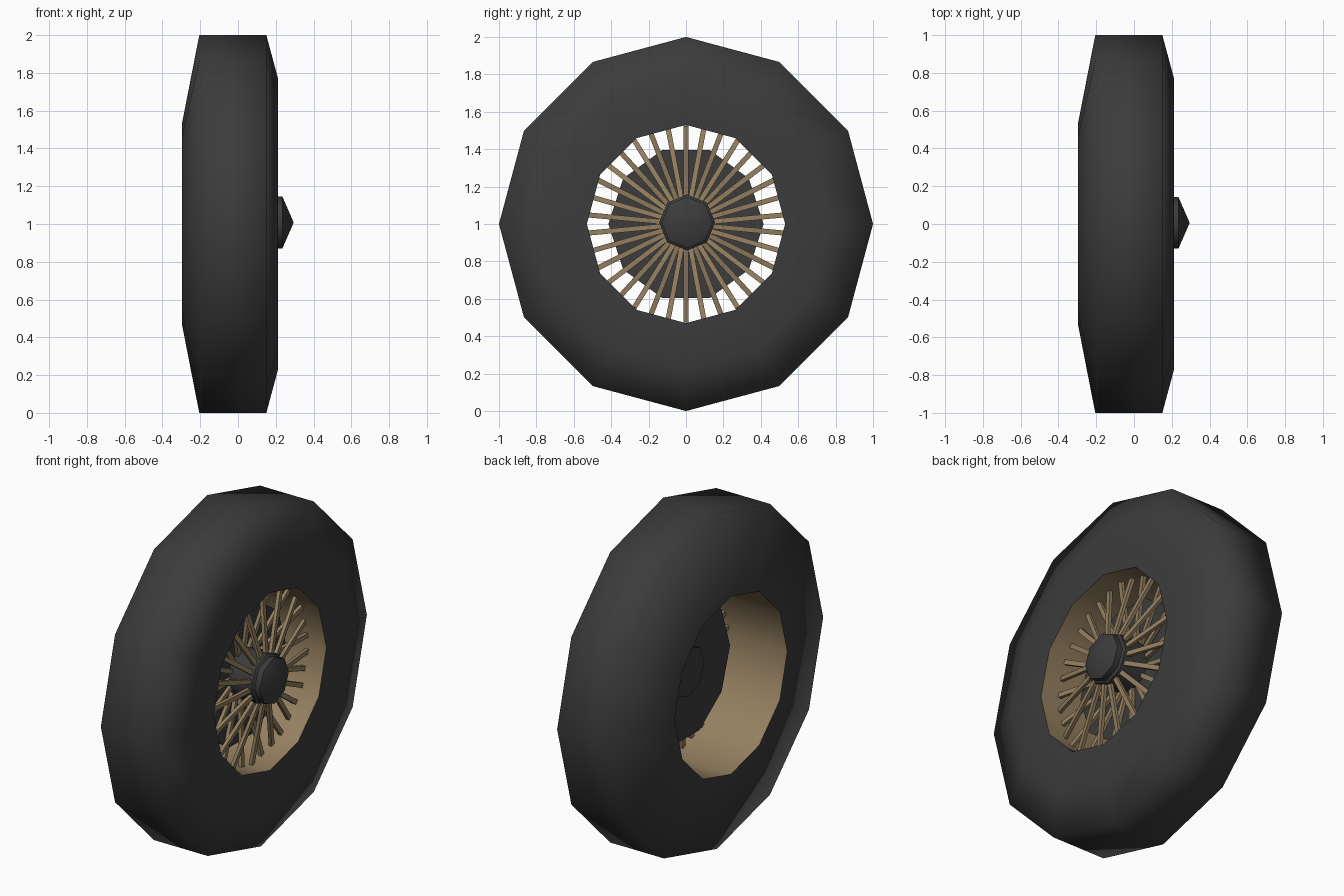
import bpy, bmesh, math
from mathutils import Vector, Matrix

if "Cube" in bpy.data.objects:
    bpy.data.objects.remove(bpy.data.objects["Cube"])


def material(name, rgb):
    m = bpy.data.materials.new(name)
    m.diffuse_color = (*rgb, 1)
    m.use_nodes = True
    m.node_tree.nodes["Principled BSDF"].inputs["Base Color"].default_value = m.diffuse_color
    return m


RUBBER = material("dark rubber", (0.045, 0.045, 0.045))
BRONZE = material("bronze metal", (0.30, 0.216, 0.118))


def finish(bm, name, mat, smooth_angle=None):
    mesh = bpy.data.meshes.new(name)
    bm.to_mesh(mesh)
    bm.free()
    mesh.materials.append(mat)
    ob = bpy.data.objects.new(name, mesh)
    bpy.context.collection.objects.link(ob)
    if smooth_angle:
        bpy.ops.object.select_all(action='DESELECT')
        ob.select_set(True)
        bpy.context.view_layer.objects.active = ob
        bpy.ops.object.shade_smooth_by_angle(angle=math.radians(smooth_angle))
    return ob


def lathe(name, profile, sides, mat, smooth_angle, center=(0, 0, 1)):
    """Spin (x, radius) points round the x axis; a left-to-right profile faces outward."""
    bm = bmesh.new()
    rings = []
    for x, r in profile:
        ring = []
        for j in range(sides):
            a = 2 * math.pi * j / sides
            ring.append(bm.verts.new(Vector(center) + Vector((x, r * math.cos(a), r * math.sin(a)))))
        rings.append(ring)
    for p, q in zip(rings, rings[1:]):
        for j in range(sides):
            k = (j + 1) % sides
            bm.faces.new((p[j], p[k], q[k], q[j]))
    bmesh.ops.remove_doubles(bm, verts=bm.verts, dist=1e-5)
    return finish(bm, name, mat, smooth_angle)


# tyre shell and the inward-facing rim band
lathe("tire", [(-0.297, 0.53), (-0.205, 1.0), (0.15, 1.0), (0.212, 0.77), (0.212, 0.53)],
      12, RUBBER, 80)
lathe("rim", [(0.212, 0.53), (-0.297, 0.53)], 12, BRONZE, 40)

# brake disc behind the spokes
lathe("brake_disc", [(0.0, 0), (0.0, 0.415), (0.03, 0.415), (0.03, 0)], 10, RUBBER, 40)

# hub with pointed cap
lathe("hub", [(-0.02, 0), (-0.02, 0.15), (0.19, 0.15), (0.2, 0.137), (0.235, 0.137), (0.295, 0)],
      8, RUBBER, 50, (0, 0.006, 1.008))

# spokes, alternately laced to the front and the back of the hub
bm = bmesh.new()
COUNT = 34
for i in range(COUNT):
    hub_x = 0.17 if i % 2 else 0.035
    start, end = Vector((hub_x, 0, 0.12)), Vector((0.09, 0, 0.525))
    d = end - start
    tilt = math.atan2(d.x, d.z)
    m = (Matrix.Translation((0, 0, 1)) @ Matrix.Rotation(2 * math.pi * i / COUNT, 4, 'X')
         @ Matrix.Translation((start + end) / 2) @ Matrix.Rotation(tilt, 4, 'Y')
         @ Matrix.Diagonal((0.02, 0.027, d.length, 1)))
    bmesh.ops.create_cube(bm, size=1, matrix=m)
finish(bm, "spokes", BRONZE)
